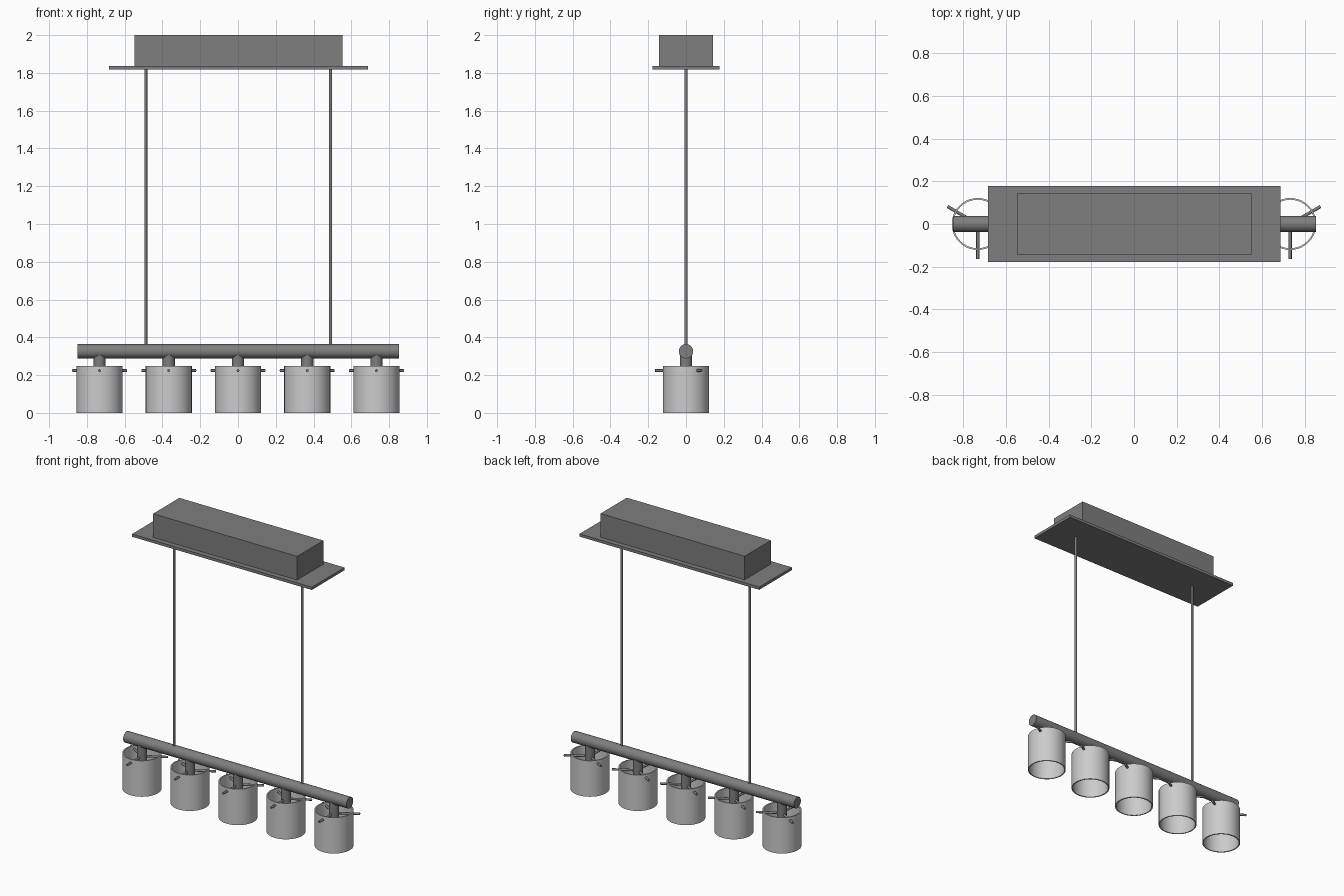
import bpy
import bmesh
from math import cos, sin, radians, tau
from mathutils import Vector

if "Cube" in bpy.data.objects:
    bpy.data.objects.remove(bpy.data.objects["Cube"])

# Dark metal for everything except the shades
metal = bpy.data.materials.new("dark_metal")
metal.diffuse_color = (0.21, 0.21, 0.21, 1)
metal.use_nodes = True
metal.node_tree.nodes["Principled BSDF"].inputs["Base Color"].default_value = metal.diffuse_color


def smooth(obj):
    bpy.ops.object.select_all(action='DESELECT')
    obj.select_set(True)
    bpy.context.view_layer.objects.active = obj
    bpy.ops.object.shade_smooth_by_angle(angle=radians(35))


def box(name, size, center):
    bpy.ops.mesh.primitive_cube_add(size=1, location=center)
    obj = bpy.context.object
    obj.name = name
    obj.scale = size
    bpy.ops.object.transform_apply(location=False, rotation=False, scale=True)
    obj.data.materials.append(metal)


def rod(name, start, end, radius, sides=24):
    start, end = Vector(start), Vector(end)
    axis = end - start
    bpy.ops.mesh.primitive_cylinder_add(
        vertices=sides, radius=radius, depth=axis.length,
        location=(start + end) / 2)
    obj = bpy.context.object
    obj.name = name
    obj.rotation_euler = axis.to_track_quat('Z', 'Y').to_euler()
    obj.data.materials.append(metal)
    smooth(obj)


def tube(name, x, outer, inner, height, sides=40):
    """Open tube with a real wall, standing on z = 0."""
    bm = bmesh.new()
    profile = ((outer, 0), (outer, height), (inner, height), (inner, 0))
    rings = [[bm.verts.new((r * cos(tau * k / sides), r * sin(tau * k / sides), z))
              for k in range(sides)] for r, z in profile]
    for i in range(4):
        a, b = rings[i], rings[(i + 1) % 4]
        for k in range(sides):
            n = (k + 1) % sides
            bm.faces.new((a[k], a[n], b[n], b[k]))
    bmesh.ops.recalc_face_normals(bm, faces=bm.faces)
    mesh = bpy.data.meshes.new(name)
    bm.to_mesh(mesh)
    bm.free()
    obj = bpy.data.objects.new(name, mesh)
    obj.location.x = x
    bpy.context.collection.objects.link(obj)
    smooth(obj)


# Ceiling canopy and its cover plate
box("canopy_box", (1.1, 0.286, 0.163), (0.002, 0, 1.9185))
box("canopy_plate", (1.372, 0.356, 0.019), (0.002, 0, 1.8275))

# Suspension rods
for side, x in (("left", -0.488), ("right", 0.49)):
    rod(f"suspension_rod_{side}", (x, 0, 0.34), (x, 0, 1.822), 0.008, 16)

# Horizontal carrier bar
rod("carrier_bar", (-0.85, 0, 0.326), (0.853, 0, 0.326), 0.038, 32)

# Five lamps: socket, open shade and three holding pins
for i in range(5):
    x = (i - 2) * 0.3665
    rod(f"socket_{i + 1}", (x, 0, 0.18), (x, 0, 0.31), 0.032, 32)
    tube(f"shade_{i + 1}", x, 0.122, 0.114, 0.248)
    for j, angle in enumerate((30, 150, 270)):
        d = Vector((cos(radians(angle)), sin(radians(angle)), 0))
        base = Vector((x, 0, 0.224))
        rod(f"shade_pin_{i + 1}_{j + 1}",
            base + d * 0.02, base + d * 0.164, 0.0075, 12)
